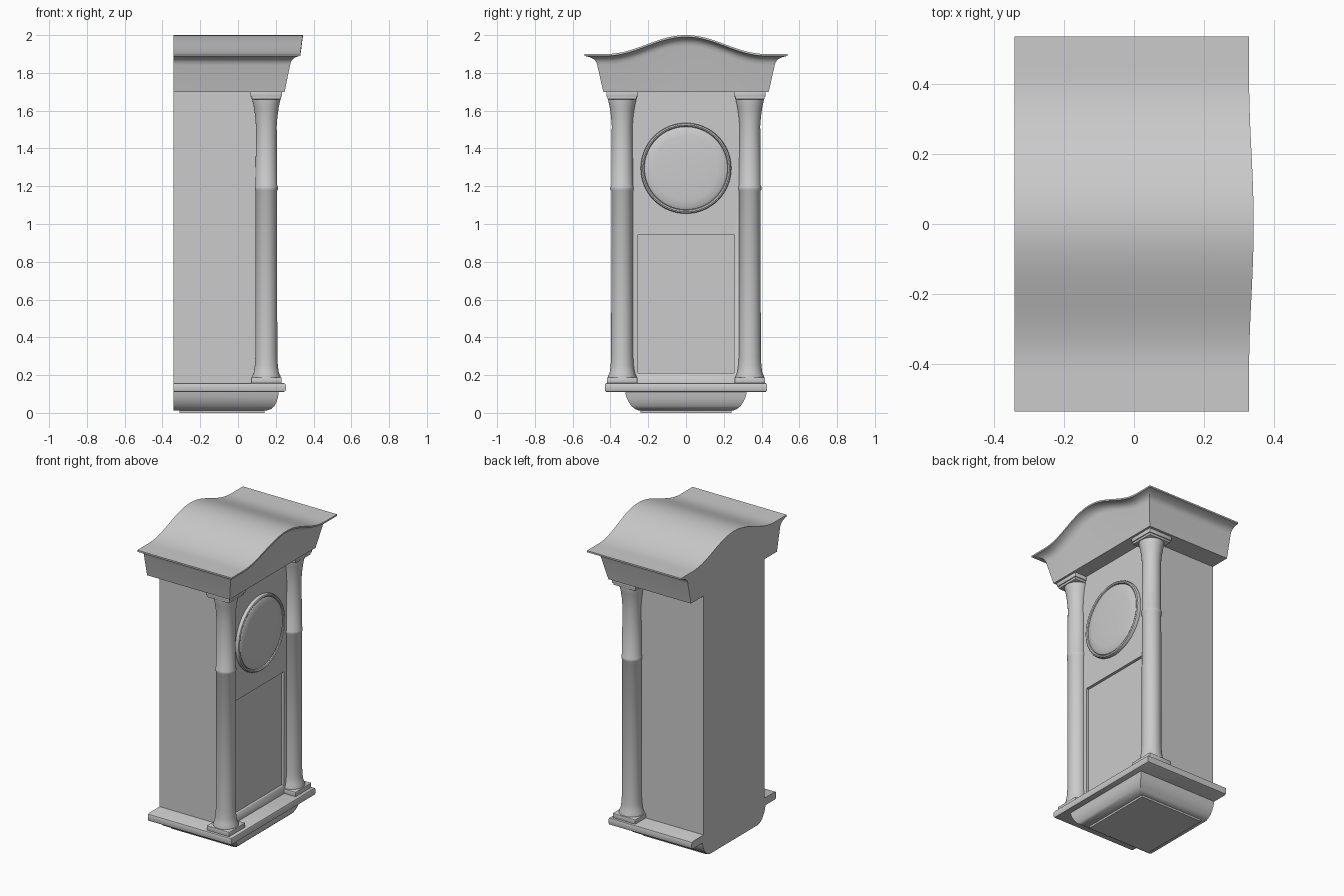
import bpy, bmesh, math
from mathutils import Matrix, Vector

if "Cube" in bpy.data.objects:
    bpy.data.objects.remove(bpy.data.objects["Cube"])

BACK = -0.342


def finish(name, bm, angle=30):
    bmesh.ops.recalc_face_normals(bm, faces=bm.faces)
    me = bpy.data.meshes.new(name)
    bm.to_mesh(me)
    bm.free()
    ob = bpy.data.objects.new(name, me)
    bpy.context.collection.objects.link(ob)
    bpy.ops.object.select_all(action='DESELECT')
    ob.select_set(True)
    bpy.context.view_layer.objects.active = ob
    bpy.ops.object.shade_smooth_by_angle(angle=math.radians(angle))
    return ob


def box(name, x0, x1, y0, y1, z0, z1, bevel=0.0):
    bm = bmesh.new()
    size = Vector((x1 - x0, y1 - y0, z1 - z0))
    mid = Vector(((x0 + x1) / 2, (y0 + y1) / 2, (z0 + z1) / 2))
    bmesh.ops.create_cube(bm, size=1, matrix=Matrix.Translation(mid) @ Matrix.Diagonal(size).to_4x4())
    if bevel:
        bmesh.ops.bevel(bm, geom=bm.edges[:], offset=bevel, segments=2, profile=0.5, affect='EDGES')
    return finish(name, bm)


def wave(y):
    """Arch of the bonnet, 0 at the eaves and 1 in the middle."""
    return 0.5 + 0.5 * math.cos(math.pi * min(abs(y) / 0.42, 1))


def moulding(name, rings, n=2, rise=0.0, lean=0.0):
    """Loft flat-backed rectangles: (half width, front x, z, share of arch[, back x])."""
    bm = bmesh.new()
    loops = []
    for hy, fx, z, t, *bx in rings:
        back = bx[0] if bx else BACK
        ys = [-hy + 2 * hy * i / (n - 1) for i in range(n)]
        front = [bm.verts.new((fx + lean * t * wave(y), y, z + rise * t * wave(y))) for y in ys]
        rear = [bm.verts.new((back, y, z + rise * t * wave(y))) for y in ys]
        loops.append(front + rear[::-1])
    m = 2 * n
    for a, b in zip(loops, loops[1:]):
        for i in range(m):
            j = (i + 1) % m
            bm.faces.new((a[i], a[j], b[j], b[i]))
    for cap in (loops[0], loops[-1]):
        for i in range(n - 1):
            bm.faces.new((cap[i], cap[i + 1], cap[m - 2 - i], cap[m - 1 - i]))
    return finish(name, bm, 35)


def lathe(name, profile, matrix, sides=40):
    """Spin (radius, height) points around z, then place with matrix."""
    bm = bmesh.new()
    loops = [[bm.verts.new((r * math.cos(2 * math.pi * k / sides),
                            r * math.sin(2 * math.pi * k / sides), h))
              for k in range(sides)] for r, h in profile]
    for a, b in zip(loops, loops[1:]):
        for k in range(sides):
            j = (k + 1) % sides
            bm.faces.new((a[k], a[j], b[j], b[k]))
    bm.faces.new(loops[0][::-1])
    bm.faces.new(loops[-1])
    bm.transform(matrix)
    return finish(name, bm)


# Case with a shallow recessed door panel
case = box("case", BACK, 0.15, -0.31, 0.31, 0.155, 1.705)
cutter = box("panel_cutter", 0.132, 0.3, -0.255, 0.255, 0.21, 0.945)
cutter.hide_render = True
mod = case.modifiers.new("panel", 'BOOLEAN')
mod.operation = 'DIFFERENCE'
mod.object = cutter
mod.solver = 'EXACT'
bpy.context.view_layer.objects.active = case
bpy.ops.object.modifier_apply(modifier="panel")
bpy.data.objects.remove(cutter)

# Base: bottom plate, bowl-shaped underside and shelf
moulding("bottom_plate", [(0.24, 0.14, 0, 0, -0.31), (0.24, 0.14, 0.018, 0, -0.31)])
moulding("base_bowl", [(0.25, 0.15, 0.012, 0), (0.268, 0.175, 0.02, 0), (0.288, 0.192, 0.035, 0),
                       (0.305, 0.205, 0.06, 0), (0.316, 0.212, 0.085, 0), (0.322, 0.216, 0.112, 0)])
moulding("base_shelf", [(0.418, 0.24, 0.11, 0), (0.427, 0.249, 0.114, 0), (0.43, 0.253, 0.123, 0),
                        (0.43, 0.253, 0.145, 0), (0.427, 0.249, 0.155, 0), (0.418, 0.24, 0.159, 0)])

# Arched bonnet with flared cornice
moulding("bonnet", [(0.438, 0.247, 1.70, 0), (0.47, 0.276, 1.842, 1), (0.475, 0.28, 1.858, 1),
                    (0.487, 0.289, 1.872, 1), (0.506, 0.303, 1.882, 1), (0.528, 0.32, 1.888, 1),
                    (0.538, 0.33, 1.89, 1), (0.538, 0.33, 1.90, 1)],
         n=49, rise=0.1, lean=0.013)

# Columns, one on each front corner
shaft = [(0.075, 0.185), (0.075, 0.195), (0.066, 0.215), (0.061, 0.25), (0.058, 0.30),
         (0.057, 1.175), (0.061, 1.182), (0.061, 1.198), (0.057, 1.205),
         (0.055, 1.52), (0.059, 1.57), (0.066, 1.62), (0.074, 1.655), (0.074, 1.67)]
for side, s in (("left", -1), ("right", 1)):
    cx, cy = 0.15, 0.338 * s
    lathe(side + "_column", shaft, Matrix.Translation((cx, cy, 0)), 32)
    for part, h, z0, z1 in (("plinth", 0.081, 0.157, 0.188), ("capital_neck", 0.078, 1.66, 1.68),
                            ("capital", 0.084, 1.674, 1.702)):
        box(side + "_column_" + part, cx - h, cx + h, cy - h, cy + h, z0, z1, 0.004)

# Dial with raised rim and gently domed glass
place = Matrix.Translation((0.15, 0, 1.295)) @ Matrix.Rotation(math.pi / 2, 4, 'Y')
lathe("dial_rim", [(0.24, -0.005), (0.24, 0.012), (0.237, 0.02), (0.23, 0.024), (0.223, 0.02),
                   (0.22, 0.012), (0.217, 0.017), (0.205, 0.023), (0.17, 0.027), (0.10, 0.03), (0.03, 0.031)],
      place, 64)
